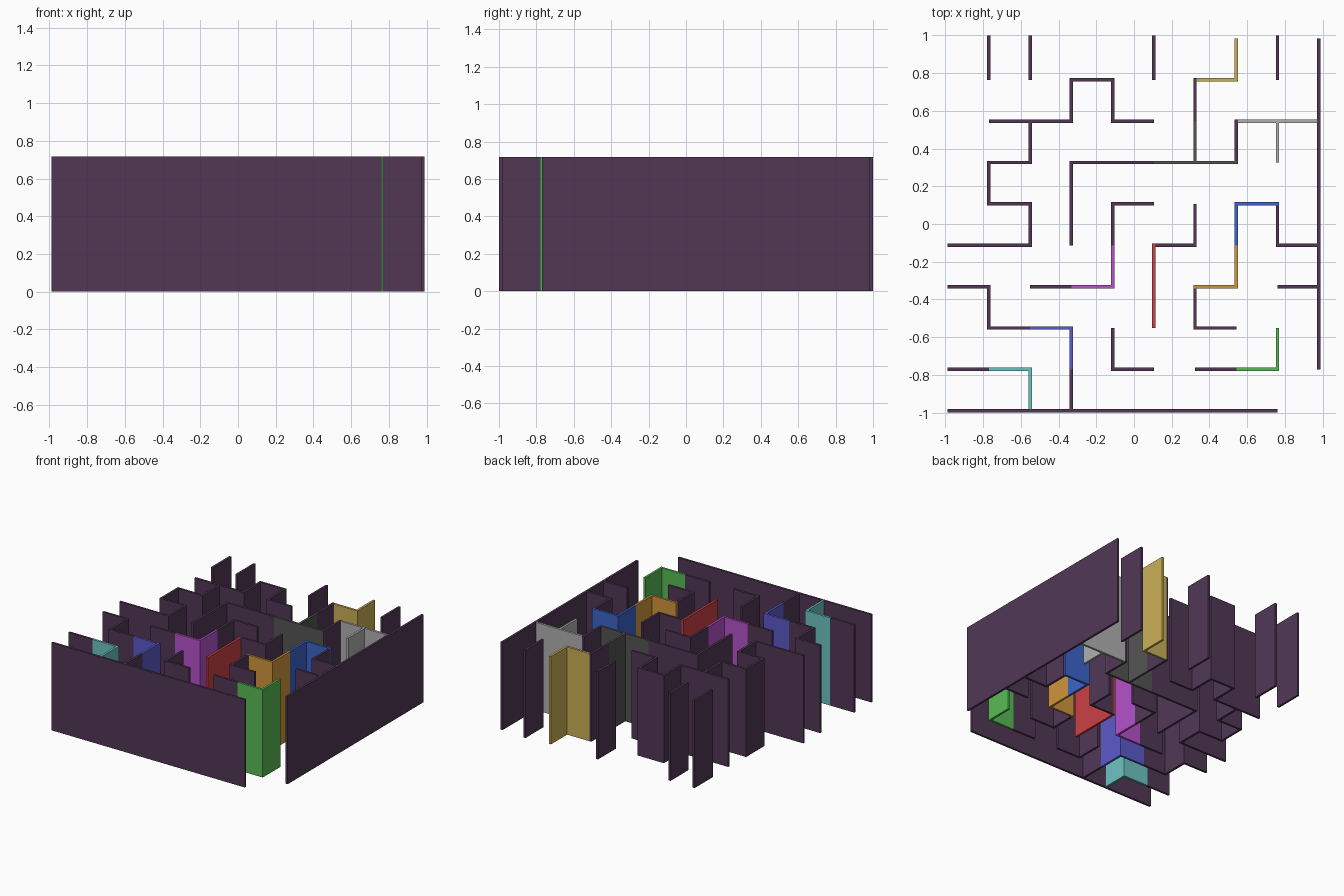
import bpy, bmesh
from mathutils import Vector

if "Cube" in bpy.data.objects:
    bpy.data.objects.remove(bpy.data.objects["Cube"])

HEIGHT = 0.717
HALF = 0.009          # half wall thickness


def grid(i, j):
    return Vector((-0.988 + 0.2186 * i, -0.990 + 0.2193 * j))


def material(name, rgb):
    m = bpy.data.materials.new(name)
    m.diffuse_color = [(c / 255) ** 2.2 for c in rgb] + [1]
    m.use_nodes = True
    m.node_tree.nodes["Principled BSDF"].inputs["Base Color"].default_value = m.diffuse_color
    return m


def wall(name, path, mat):
    """Upright wall of constant thickness, mitred along a right-angled grid path."""
    pts = [grid(*p) for p in path]
    normals = []
    for a, b in zip(pts, pts[1:]):
        d = (b - a).normalized()
        normals.append(Vector((-d.y, d.x)))
    left, right = [], []
    for k, p in enumerate(pts):
        if k == 0:
            off = normals[0]
        elif k == len(pts) - 1:
            off = normals[-1]
        else:
            off = normals[k - 1] + normals[k]
        left.append(p + off * HALF)
        right.append(p - off * HALF)
    bm = bmesh.new()
    rings = []
    for l, r in zip(left, right):
        rings.append([bm.verts.new((q.x, q.y, z))
                      for q, z in ((l, 0), (r, 0), (r, HEIGHT), (l, HEIGHT))])
    for a, b in zip(rings, rings[1:]):
        for k in range(4):
            n = (k + 1) % 4
            bm.faces.new((a[k], a[n], b[n], b[k]))
    bm.faces.new(rings[0])
    bm.faces.new(rings[-1])
    bmesh.ops.recalc_face_normals(bm, faces=bm.faces)
    me = bpy.data.meshes.new(name)
    bm.to_mesh(me)
    bm.free()
    me.materials.append(mat)
    ob = bpy.data.objects.new(name, me)
    bpy.context.collection.objects.link(ob)


plum = material("plum", (82, 58, 86))
E = 0.04   # half thickness in grid units, closes joints
TOP = 9.07

# Outer walls
wall("front_wall", [(0, 0), (8, 0)], plum)
wall("right_wall", [(9, 1), (9, 9)], plum)

# Free stubs along the back edge
for i in (1, 2, 5, 8):
    wall("back_stub", [(i, 8), (i, TOP)], plum)

# Inner maze walls in the main colour
for path in (
    [(1, 7), (3, 7), (3, 8), (4, 8), (4, 7), (5, 7)],
    [(2, 7 - E), (2, 6), (1, 6), (1, 5), (2, 5), (2, 4), (0, 4)],
    [(3, 4), (3, 6), (5, 6)],
    [(6, 7), (6, 8 + E)],
    [(7, 6 + E), (7, 7 + E)],
    [(4, 4), (4, 5), (5, 5)],
    [(2, 3), (3, 3)],
    [(6, 5), (6, 4), (5 + E, 4)],
    [(8, 5 - E), (8, 4), (9 - E, 4)],
    [(8, 3), (9 - E, 3)],
    [(6, 3 - E), (6, 2), (7, 2)],
    [(6, 1), (7, 1)],
    [(4, 2), (4, 1), (5, 1)],
    [(0, 3), (1, 3), (1, 2), (2, 2)],
    [(3, 0 + E), (3, 1)],
    [(0, 1), (1, 1)],
):
    wall("maze_wall", path, plum)

# Coloured wall pieces
charcoal = material("charcoal", (85, 85, 85))
wall("charcoal_wall", [(5, 6), (7 + E, 6)], charcoal)
wall("charcoal_wall_branch", [(6, 6 + E), (6, 7)], charcoal)
silver = material("silver", (175, 175, 175))
wall("silver_wall", [(7 + E, 7), (9 - E, 7)], silver)
wall("silver_wall_branch", [(8, 6), (8, 7 - E)], silver)

for name, rgb, path in (
    ("gold", (200, 175, 88), [(6 + E, 8), (7, 8), (7, 9)]),
    ("blue", (62, 100, 200), [(7, 4), (7, 5), (8 + E, 5)]),
    ("orange", (208, 148, 62), [(6 - E, 3), (7, 3), (7, 4)]),
    ("magenta", (180, 82, 202), [(3, 3), (4, 3), (4, 4)]),
    ("red", (202, 66, 70), [(5, 2), (5, 4 + E)]),
    ("green", (88, 186, 86), [(7, 1), (8, 1), (8, 2)]),
    ("indigo", (92, 90, 200), [(2, 2), (3, 2), (3, 1)]),
    ("teal", (108, 195, 192), [(1, 1), (2, 1), (2, 0 + E)]),
):
    wall(name + "_wall", path, material(name, rgb))
